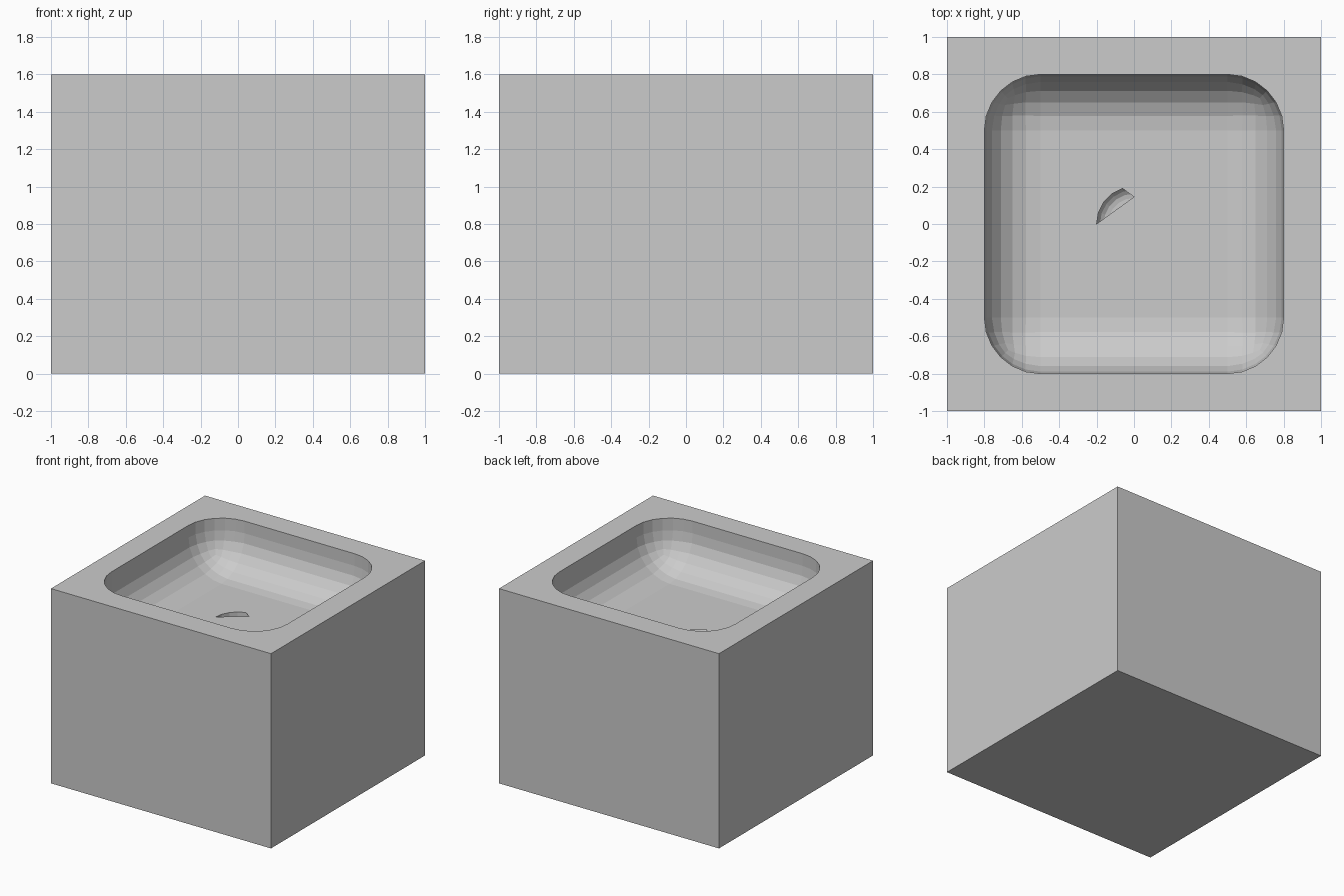
import bpy, bmesh
from math import radians, cos, sin
from mathutils import Matrix

if "Cube" in bpy.data.objects:
    bpy.data.objects.remove(bpy.data.objects["Cube"])


def finish(bm, name, cutter=False):
    bmesh.ops.recalc_face_normals(bm, faces=bm.faces[:])
    me = bpy.data.meshes.new(name)
    bm.to_mesh(me)
    bm.free()
    ob = bpy.data.objects.new(name, me)
    bpy.context.collection.objects.link(ob)
    ob.hide_render = cutter
    if cutter:
        ob.display_type = 'WIRE'
    return ob


def box(size, z0):
    bm = bmesh.new()
    bmesh.ops.create_cube(bm, size=1)
    bmesh.ops.scale(bm, vec=size, verts=bm.verts)
    bmesh.ops.translate(bm, vec=(0, 0, z0 + size[2] / 2), verts=bm.verts)
    return bm


FLOOR, R, SIDES = 1.2, 0.2, 20

# solid block
block = finish(box((2, 2, 1.6), 0), "basin_block")

# rounded basin recess
bm = box((1.6, 1.6, 1.0), FLOOR)
bmesh.ops.bevel(bm, geom=bm.edges[:], offset=0.3, segments=6, profile=0.5, affect='EDGES')
basin = finish(bm, "basin_cutter", True)

# drain recess with a rounded lower rim
bm = bmesh.new()
bmesh.ops.create_cone(bm, cap_ends=True, segments=SIDES, radius1=R, radius2=R, depth=0.2,
                      matrix=Matrix.Translation((0, 0, FLOOR)))
rim = [e for e in bm.edges if all(v.co.z < FLOOR for v in e.verts)]
bmesh.ops.bevel(bm, geom=rim, offset=0.06, segments=4, profile=0.5, affect='EDGES')
drain = finish(bm, "drain_cutter", True)

# cut the recesses
for cutter in (basin, drain):
    mod = block.modifiers.new(cutter.name, 'BOOLEAN')
    mod.operation = 'DIFFERENCE'
    mod.solver = 'EXACT'
    mod.object = cutter

# floor sheet that leaves only a sliver of the drain open
bm = bmesh.new()
angles = [radians(180 + 18 * i) for i in range(17)]
ring = [bm.verts.new((R * cos(a), R * sin(a), FLOOR)) for a in angles]
notch = bm.verts.new((0, 0.145, FLOOR))
for a, b in zip(ring, ring[1:]):
    bm.faces.new((notch, a, b))
cover = finish(bm, "drain_cover")
